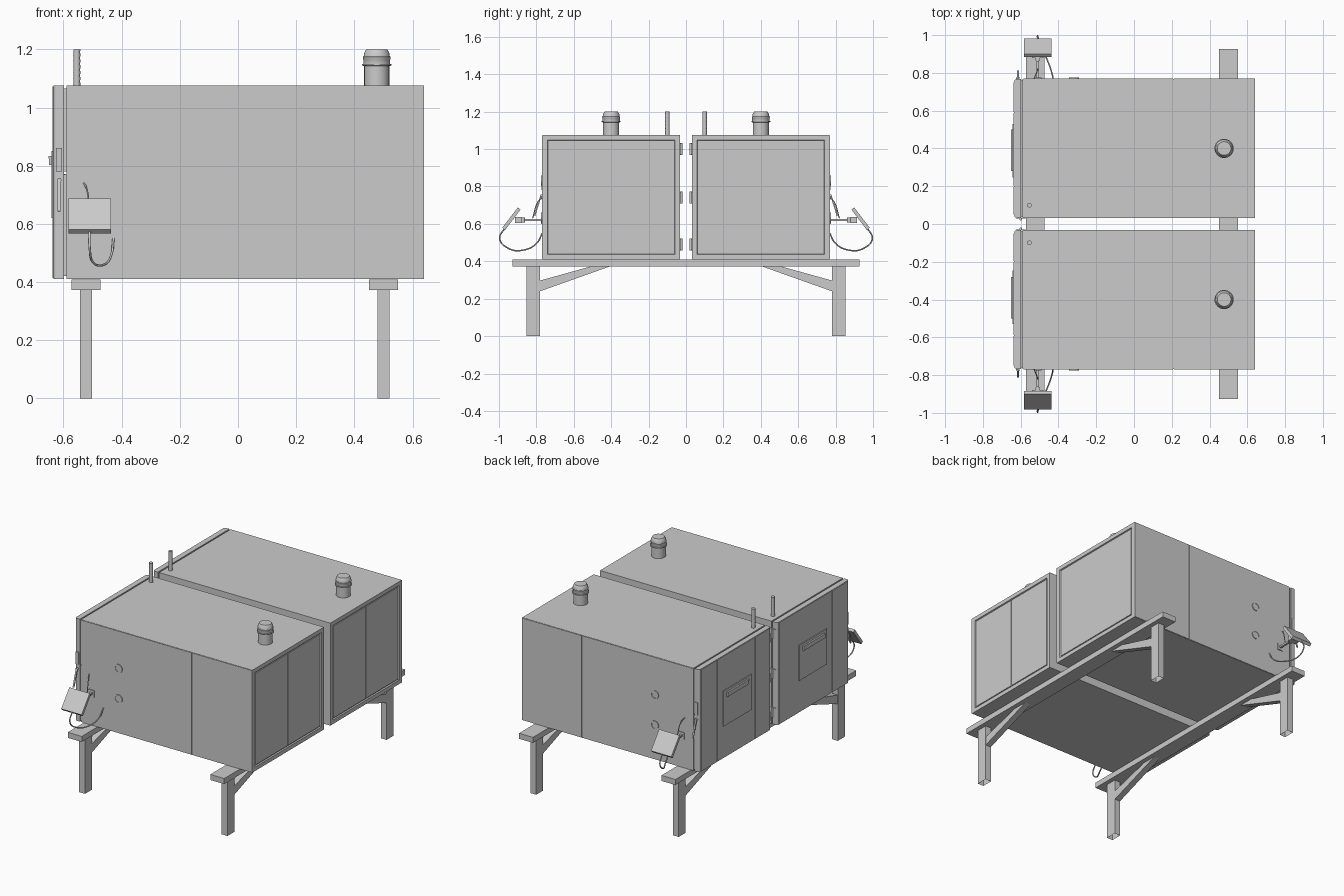
import bpy, bmesh, math
from mathutils import Vector

if "Cube" in bpy.data.objects:
    bpy.data.objects.remove(bpy.data.objects["Cube"])

grey = bpy.data.materials.new("plain grey")
grey.use_nodes = True
grey.diffuse_color = (0.6, 0.6, 0.6, 1)
grey.node_tree.nodes["Principled BSDF"].inputs["Base Color"].default_value = (0.6, 0.6, 0.6, 1)


def add(name, bm, smooth=False):
    bmesh.ops.recalc_face_normals(bm, faces=bm.faces)
    mesh = bpy.data.meshes.new(name)
    bm.to_mesh(mesh)
    bm.free()
    mesh.materials.append(grey)
    ob = bpy.data.objects.new(name, mesh)
    bpy.context.collection.objects.link(ob)
    if smooth:
        bpy.ops.object.select_all(action='DESELECT')
        ob.select_set(True)
        bpy.context.view_layer.objects.active = ob
        bpy.ops.object.shade_smooth_by_angle(angle=math.radians(35))
    return ob


def box_bm(x, y, z):
    bm = bmesh.new()
    bmesh.ops.create_cube(bm, size=1)
    for v in bm.verts:
        v.co = [(r[0] + r[1]) / 2 + c * (r[1] - r[0]) for c, r in zip(v.co, (x, y, z))]
    return bm


def box(name, x, y, z):
    return add(name, box_bm(x, sorted(y), z))


def prism(name, points, x0, x1):
    """Extrude a (y, z) outline along x."""
    bm = bmesh.new()
    face = bm.faces.new([bm.verts.new((x0, y, z)) for y, z in points])
    out = bmesh.ops.extrude_face_region(bm, geom=[face])
    verts = [e for e in out["geom"] if isinstance(e, bmesh.types.BMVert)]
    bmesh.ops.translate(bm, verts=verts, vec=(x1 - x0, 0, 0))
    return add(name, bm)


def lathe(name, profile, center, axis=(0, 0, 1), steps=32):
    """Spin a (radius, height) profile around an axis."""
    bm = bmesh.new()
    verts = [bm.verts.new((r, 0, h)) for r, h in profile]
    edges = [bm.edges.new(p) for p in zip(verts, verts[1:])]
    bmesh.ops.spin(bm, geom=verts + edges, cent=(0, 0, 0), axis=(0, 0, 1),
                   angle=math.tau, steps=steps)
    bmesh.ops.remove_doubles(bm, verts=bm.verts, dist=1e-5)
    turn = Vector((0, 0, 1)).rotation_difference(Vector(axis))
    for v in bm.verts:
        v.co = turn @ v.co + Vector(center)
    return add(name, bm, True)


def cable(name, points, radius):
    curve = bpy.data.curves.new(name, 'CURVE')
    curve.dimensions = '3D'
    curve.bevel_depth = radius
    curve.bevel_resolution = 2
    curve.use_fill_caps = True
    spline = curve.splines.new('BEZIER')
    spline.bezier_points.add(len(points) - 1)
    for p, co in zip(spline.bezier_points, points):
        p.co = co
        p.handle_left_type = p.handle_right_type = 'AUTO'
    curve.materials.append(grey)
    ob = bpy.data.objects.new(name, curve)
    bpy.context.collection.objects.link(ob)


def cabinet(side, s):
    inner, outer, mid = 0.033 * s, 0.767 * s, 0.4 * s
    # Body with a recessed end split into two panels
    bm = box_bm((-0.59, 0.64), sorted((inner, outer)), (0.41, 1.075))
    end = [f for f in bm.faces if f.calc_center_median().x > 0.6]
    bmesh.ops.inset_region(bm, faces=end, thickness=0.026, use_even_offset=True)
    bmesh.ops.inset_region(bm, faces=end, thickness=0.004, depth=-0.008)
    add(side + "_cabinet", bm)
    for k in (-1, 1):
        box(side + "_end_panel", (0.625, 0.637), (mid + k * 0.002, mid + k * 0.331),
            (0.445, 1.041))
    # Side cladding, split by a narrow seam
    box(side + "_long_cladding", (-0.585, 0.207), (outer, outer + 0.003 * s), (0.412, 1.073))
    box(side + "_short_cladding", (0.211, 0.64), (outer, outer + 0.003 * s), (0.412, 1.073))
    # Door, gasket and raised door bands
    for z in ((0.42, 0.77), (0.78, 1.065)):
        box(side + "_door_gasket", (-0.60, -0.59), (inner + 0.008 * s, outer - 0.006 * s), z)
    bm = box_bm((-0.634, -0.599), sorted((inner, outer)), (0.41, 1.075))
    edges = [e for e in bm.edges if all(v.co.x < -0.62 for v in e.verts)
             and abs(e.verts[0].co.z - e.verts[1].co.z) > 0.1]
    bmesh.ops.bevel(bm, geom=edges, offset=0.012, segments=4, affect='EDGES', profile=0.5)
    add(side + "_door", bm, True)
    for a, b in ((0.05, 0.196), (0.2, 0.588), (0.592, 0.75)):
        box(side + "_door_band", (-0.637, -0.633), (a * s, b * s), (0.413, 1.072))
    # Door hatch with a pull handle
    box(side + "_hatch", (-0.642, -0.636), (0.245 * s, 0.53 * s), (0.62, 0.85))
    box(side + "_hatch_grip", (-0.650, -0.64), (0.28 * s, 0.5 * s), (0.803, 0.833))
    box(side + "_hatch_grip_rim", (-0.652, -0.65), (0.28 * s, 0.5 * s), (0.825, 0.833))
    # Hinges between the two cabinets
    for z in (0.49, 0.74, 1.0):
        box(side + "_hinge_leaf", (-0.625, -0.575), (inner, inner - 0.005 * s), (z - 0.03, z + 0.03))
        lathe(side + "_hinge_pin", [(0, -0.032), (0.007, -0.032), (0.007, 0.032), (0, 0.032)],
              (-0.6, inner - 0.007 * s, z), steps=12)
    # Flue with collar and cap
    lathe(side + "_flue", [(0.043, 1.07), (0.043, 1.143), (0.051, 1.144), (0.051, 1.149),
          (0.046, 1.15), (0.046, 1.165), (0.048, 1.168), (0.048, 1.173), (0.045, 1.176),
          (0.043, 1.188), (0.036, 1.2), (0, 1.2)], (0.477, mid, 0))
    # Ribbed vent pipe
    rings = [(0.0125 if i % 2 else 0.011, 1.07 + 0.01 * i) for i in range(14)]
    lathe(side + "_vent_pipe", rings + [(0, 1.2)], (-0.554, 0.1 * s, 0), steps=16)
    # Ports on the outer wall
    for z in (0.635, 0.832):
        lathe(side + "_port", [(0.027, 0), (0.027, 0.006), (0.022, 0.006), (0.022, 0.003),
              (0, 0.003)], (-0.317, outer + 0.002 * s, z), (0, s, 0), 24)
    # Door lever
    lathe(side + "_lever_pivot", [(0.008, 0), (0.008, 0.012), (0, 0.012)],
          (-0.615, outer, 0.75), (0, s, 0), 12)
    prism(side + "_door_lever", [(0.772 * s, 0.75), (0.778 * s, 0.755), (0.812 * s, 0.645),
          (0.806 * s, 0.642)], -0.62, -0.61)
    box(side + "_lever_plate", (-0.625, -0.605), (outer, outer + 0.006 * s), (0.78, 0.86))
    # Tilted control screen on an arm
    prism(side + "_control_screen", [(0.885 * s, 0.676), (0.899 * s, 0.688), (0.982 * s, 0.58),
          (0.968 * s, 0.566)], -0.582, -0.436)
    box(side + "_screen_arm", (-0.517, -0.503), (outer, 0.9 * s), (0.615, 0.627))
    lathe(side + "_arm_joint", [(0, -0.014), (0.012, -0.014), (0.012, 0.014), (0, 0.014)],
          (-0.51, 0.872 * s, 0.621), steps=16)
    box(side + "_screen_mount", (-0.54, -0.48), (0.88 * s, 0.915 * s), (0.605, 0.637))
    box(side + "_arm_base", (-0.53, -0.49), (outer, outer + 0.008 * s), (0.6, 0.642))
    cable(side + "_screen_cable", [(-0.51, 0.968 * s, 0.58), (-0.51, 0.996 * s, 0.52),
          (-0.5, 0.95 * s, 0.47), (-0.46, 0.87 * s, 0.46), (-0.435, 0.8 * s, 0.495),
          (-0.428, 0.768 * s, 0.55)], 0.004)
    cable(side + "_upper_cable", [(-0.51, 0.82 * s, 0.63), (-0.52, 0.79 * s, 0.72),
          (-0.53, 0.768 * s, 0.74)], 0.003)


def stand(name, x):
    # Cross beam
    box(name + "_beam", (x - 0.05, x + 0.05), (-0.927, 0.927), (0.373, 0.409))
    for s in (-1, 1):
        # Hollow leg, open at the foot
        bm = box_bm((x - 0.021, x + 0.021), sorted((0.78 * s, 0.852 * s)), (0, 0.375))
        foot = [f for f in bm.faces if f.calc_center_median().z < 0.01]
        bmesh.ops.inset_region(bm, faces=foot, thickness=0.004)
        bmesh.ops.translate(bm, verts=foot[0].verts, vec=(0, 0, 0.36))
        add(name + "_leg", bm)
        # Diagonal brace
        prism(name + "_brace", [(0.785 * s, 0.238), (0.785 * s, 0.296), (0.5 * s, 0.375),
              (0.4 * s, 0.375)], x - 0.02, x + 0.02)


for side, s in (("front", -1), ("back", 1)):
    cabinet(side, s)
for name, x in (("right_stand", -0.523), ("left_stand", 0.5)):
    stand(name, x)
